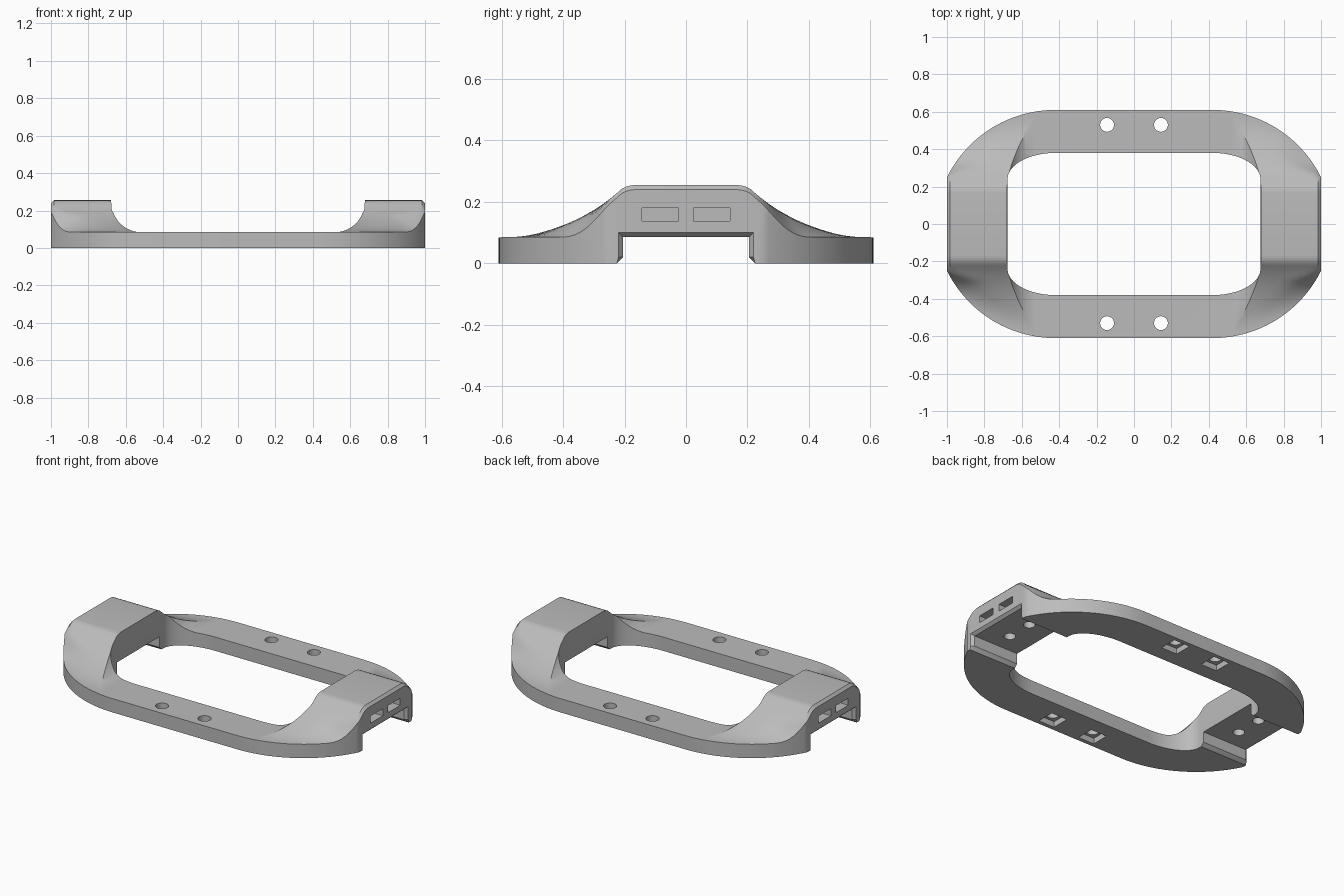
import bpy, bmesh, math
from mathutils import Matrix, Vector

cube = bpy.data.objects.get("Cube")
if cube:
    bpy.data.objects.remove(cube, do_unlink=True)

BAND = 0.085   # height of the long rails
TOP = 0.255    # height of the raised ends


def smooth(t):
    t = min(max(t, 0), 1)
    return t * t * (3 - 2 * t)


def add_object(name, bm):
    bmesh.ops.recalc_face_normals(bm, faces=bm.faces)
    mesh = bpy.data.meshes.new(name)
    bm.to_mesh(mesh)
    bm.free()
    obj = bpy.data.objects.new(name, mesh)
    bpy.context.collection.objects.link(obj)
    return obj


def loft(name, sections, closed=False):
    """Skin equal-length cross sections; cap the ends unless closed."""
    bm = bmesh.new()
    rows = [[bm.verts.new(p) for p in s] for s in sections]
    n = len(rows[0])
    pairs = list(zip(rows, rows[1:]))
    if closed:
        pairs.append((rows[-1], rows[0]))
    else:
        bm.faces.new(rows[0])
        bm.faces.new(rows[-1])
    for a, b in pairs:
        for i in range(n):
            j = (i + 1) % n
            bm.faces.new((a[i], a[j], b[j], b[i]))
    return add_object(name, bm)


def box(name, lo, hi):
    corners = ((0, 0), (1, 0), (1, 1), (0, 1))
    return loft(name, [[((lo, hi)[i][0], (lo, hi)[j][1], z) for i, j in corners]
                       for z in (lo[2], hi[2])])


def rod(name, x, y, lo, hi, r):
    bm = bmesh.new()
    bmesh.ops.create_cone(bm, cap_ends=True, segments=32, radius1=r, radius2=r,
                          depth=hi - lo, matrix=Matrix.Translation((x, y, (lo + hi) / 2)))
    return add_object(name, bm)


def crest(y):
    """Side profile: flat top, small fillet, long concave sweep to the rail."""
    r, fillet = 0.588, 0.085
    sweep = BAND + r - math.sqrt(r * r - min(0.61 - y, 0.5) ** 2)
    k = min(max(y - 0.165, 0), 0.07)
    return min(sweep, TOP - fillet + math.sqrt(fillet ** 2 - k * k))


# Frame body: cross sections marched around a ring
def section(outer, inner, sx, sy):
    fade = smooth((outer.y - 0.24) / 0.17)
    width = 0.015 + 0.135 * smooth((outer.y - 0.24) / 0.11)
    edge = (crest(outer.y) - 0.015) * (1 - fade) + BAND * fade
    span = (outer - inner).length
    columns = [0, 0.015 / span, 0.1, 0.17, 0.25, 0.35, 0.45, 0.6, 0.8, 1]
    pts = []
    for u in columns:
        p = outer.lerp(inner, u)
        rise = math.sin(math.pi / 2 * min(u * span / width, 1))
        z = edge + (max(crest(p.y), BAND) - edge) * rise
        pts.append((sx * p.x, sy * p.y, z))
    pts.append((sx * inner.x, sy * inner.y, 0))
    pts.append((sx * outer.x, sy * outer.y, 0))
    return pts


stations = [(Vector((1, y)), Vector((0.676, y)))
            for y in (0, 0.165, 0.18, 0.195, 0.21, 0.225)]
R = 0.647
start = math.acos(0.58 / R)
STEPS = 32
for i in range(STEPS + 1):
    t = i / STEPS
    a = start + (math.pi / 2 - start) * t
    b = math.pi / 2 * t
    stations.append((Vector((0.42 + R * math.cos(a), R * math.sin(a) - 0.037)),
                     Vector((0.42 + 0.256 * math.cos(b), 0.24 + 0.14 * math.sin(b)))))
stations.append((Vector((0, 0.61)), Vector((0, 0.38))))

ring = []
for sx, sy in ((1, 1), (-1, 1), (-1, -1), (1, -1)):
    quarter = [section(o, i, sx, sy) for o, i in stations]
    if sx * sy < 0:
        quarter.reverse()
    ring += quarter[:-1]
frame = loft("frame", ring, closed=True)

# Hollow between the raised ends, with a curved run-out to the rails
arc = [(0.52 + 0.158 * math.sin(a), 0.25 - 0.1655 * math.cos(a))
       for a in (math.pi / 2 * i / 20 for i in range(21))]
half = arc + [(0.678, 0.5)]
outline = half + [(-x, z) for x, z in reversed(half)]
cutters = [loft("hollow_cutter", [[(x, y, z) for x, z in outline] for y in (-1, 1)])]


# Notch under both ends, chamfered at the foot and flared at the mouth
def notch(x, flare):
    side = [(0.245, -0.02), (0.225, 0), (0.205 + flare, 0.02), (0.205 + flare, BAND + flare)]
    return [(x, y, z) for y, z in side] + [(x, -y, z) for y, z in reversed(side)]


cutters.append(loft("notch_cutter", [notch(x, f) for x, f in (
    (-1.01, 0.015), (-1, 0.015), (-0.983, 0), (0.983, 0), (1, 0.015), (1.01, 0.015))]))

# End slots with screw holes below, and rail holes with square nut pockets
for sx in (-1, 1):
    for sy in (-1, 1):
        x, y = sx * 0.91, sy * 0.084
        cutters.append(box("slot_cutter", (x - 0.13, y - 0.059, 0.137), (x + 0.13, y + 0.059, 0.18)))
        cutters.append(rod("end_hole_cutter", sx * 0.83, y, 0.03, 0.16, 0.033))
        x, y = sx * 0.144, sy * 0.53
        cutters.append(rod("rail_hole_cutter", x, y, -0.1, 0.2, 0.037))
        cutters.append(box("pocket_cutter", (x - 0.055, y - 0.055, -0.05), (x + 0.055, y + 0.055, 0.035)))

bpy.ops.object.select_all(action='DESELECT')
bpy.context.view_layer.objects.active = frame
frame.select_set(True)
for c in cutters:
    c.hide_render = True
    mod = frame.modifiers.new(c.name, 'BOOLEAN')
    mod.operation = 'DIFFERENCE'
    mod.solver = 'EXACT'
    mod.object = c
    bpy.ops.object.modifier_apply(modifier=mod.name)
for c in cutters:
    bpy.data.objects.remove(c, do_unlink=True)

# Grey finish
grey = bpy.data.materials.new("grey")
grey.use_nodes = True
colour = (0.5, 0.5, 0.5, 1)
grey.diffuse_color = colour
grey.node_tree.nodes["Principled BSDF"].inputs["Base Color"].default_value = colour
frame.data.materials.clear()
frame.data.materials.append(grey)
bpy.ops.object.shade_smooth_by_angle(angle=math.radians(30))
